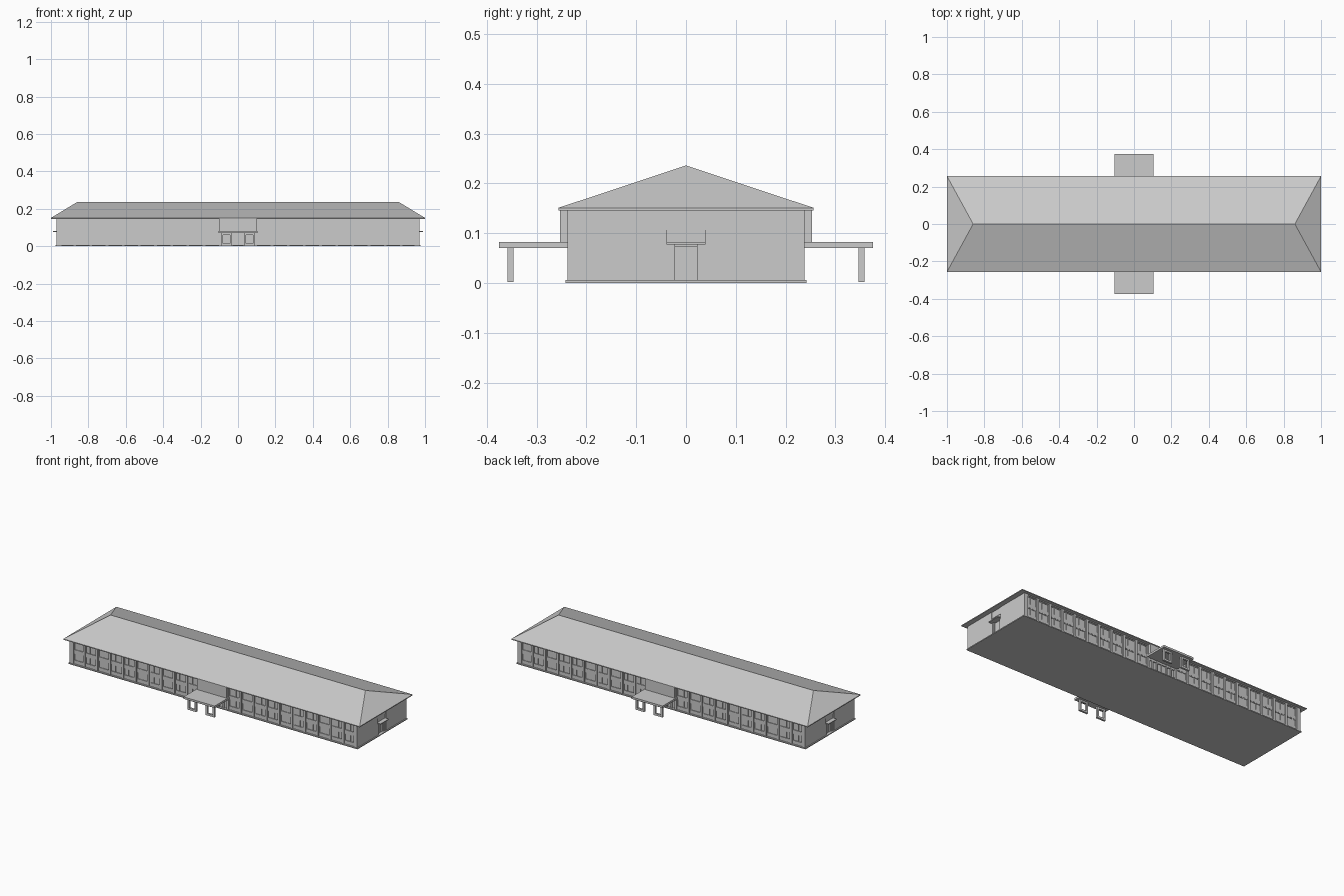
import bpy, bmesh

if "Cube" in bpy.data.objects:
    bpy.data.objects.remove(bpy.data.objects["Cube"])

grey = bpy.data.materials.new("light_grey")
grey.diffuse_color = (0.6, 0.6, 0.6, 1)
grey.use_nodes = True
grey.node_tree.nodes["Principled BSDF"].inputs["Base Color"].default_value = grey.diffuse_color


def finish(name, bm):
    bmesh.ops.recalc_face_normals(bm, faces=bm.faces)
    me = bpy.data.meshes.new(name)
    bm.to_mesh(me)
    bm.free()
    me.materials.append(grey)
    ob = bpy.data.objects.new(name, me)
    bpy.context.collection.objects.link(ob)
    return ob


def add_box(bm, x0, x1, y0, y1, z0, z1):
    vs = bmesh.ops.create_cube(bm, size=1)["verts"]
    for v in vs:
        v.co = ((x0 + x1) / 2 + v.co.x * (x1 - x0),
                (y0 + y1) / 2 + v.co.y * (y1 - y0),
                (z0 + z1) / 2 + v.co.z * (z1 - z0))


def boxes(name, items, mirror=""):
    """One object from boxes, optionally mirrored over the given axes."""
    bm = bmesh.new()
    for x0, x1, y0, y1, z0, z1 in items:
        for sx in ((1, -1) if "x" in mirror else (1,)):
            for sy in ((1, -1) if "y" in mirror else (1,)):
                xs, ys = sorted((x0 * sx, x1 * sx)), sorted((y0 * sy, y1 * sy))
                add_box(bm, *xs, *ys, z0, z1)
    return finish(name, bm)


TOP = 0.146       # underside of the eaves
OUT = 0.238       # outer wall line
GLASS = 0.228     # recessed wall line
BAY, FIRST = 0.0865, 0.095

# base slab and recessed wall core
boxes("base_slab", [(-0.976, 0.976, -0.242, 0.242, 0, 0.006)])
boxes("wall_core", [(-0.95, 0.95, -GLASS, GLASS, 0.006, TOP)])

# end walls, door openings left between the halves
boxes("end_walls", [(0.945, 0.97, 0.039, OUT, 0.006, TOP)], "xy")
boxes("end_wall_over_door", [(0.945, 0.967, -0.039, 0.039, 0.106, TOP),
                             (0.945, 0.965, -0.039, 0.039, 0.082, 0.106)], "x")

# end doors with their small canopies
boxes("end_doors", [(0.945, 0.96, -0.022, 0.022, 0.006, 0.074),
                    (0.945, 0.962, -0.001, 0.001, 0.006, 0.074)], "x")
boxes("end_door_frames", [(0.945, 0.968, 0.03, 0.039, 0.006, 0.077),
                          (0.945, 0.965, 0.022, 0.03, 0.006, 0.077)], "xy")
boxes("end_door_canopies", [(0.945, 0.99, -0.039, 0.039, 0.077, 0.082)], "x")

# piers between the window bays
boxes("wall_piers", [(FIRST + BAY * k - 0.007, FIRST + BAY * k + 0.007,
                      GLASS - 0.01, OUT, 0.006, TOP) for k in range(10)], "xy")

# window bays: spandrels, frames, mullions
spandrels, frames = [], []
for k in range(10):
    a = FIRST + BAY * k + 0.007
    b = min(a + BAY - 0.014, 0.945)
    spandrels += [(a, b, 0.22, 0.232, 0.006, 0.028),
                  (a, b, 0.22, 0.232, 0.070, 0.092)]
    for z0, z1 in ((0.028, 0.070), (0.092, TOP - 0.006)):
        m = a + (b - a) * 0.62
        frames += [(a, a + 0.004, 0.22, 0.231, z0, z1),
                   (b - 0.004, b, 0.22, 0.231, z0, z1),
                   (m - 0.002, m + 0.002, 0.22, 0.231, z0, z1),
                   (a, b, 0.22, 0.231, z1 - 0.004, z1)]
boxes("window_spandrels", spandrels, "xy")
boxes("window_frames", frames, "xy")
boxes("wall_header", [(-0.95, 0.95, 0.22, 0.236, TOP - 0.006, TOP)], "y")

# main entrances on both long sides
boxes("entrance_upper_block", [(-0.098, 0.098, 0.22, 0.253, 0.08, TOP)], "y")
boxes("entrance_door_posts", [(x, x + 0.008, 0.22, 0.236, 0.006, 0.07)
                              for x in (0.03, 0.062)], "xy")
boxes("entrance_door_middle", [(-0.002, 0.002, 0.22, 0.232, 0.006, 0.07),
                               (-0.09, 0.09, 0.22, 0.234, 0.058, 0.07)], "y")
boxes("entrance_canopy", [(-0.105, 0.105, 0.22, 0.375, 0.07, 0.082)], "y")

# ring-shaped supports under the canopies
L, R, T = 0.032, 0.091, 0.012
boxes("canopy_supports", [(L, L + T, 0.346, 0.358, 0.002, 0.07),
                          (R - T, R, 0.346, 0.358, 0.002, 0.07),
                          (L + T, R - T, 0.346, 0.358, 0.002, 0.014),
                          (L + T, R - T, 0.347, 0.358, 0.06, 0.07)], "xy")

# hipped roof: eaves slab whose top is raised to a ridge
bm = bmesh.new()
low = [bm.verts.new((x, y, TOP)) for x, y in
       ((-1, -0.256), (1, -0.256), (1, 0.256), (-1, 0.256))]
eave = [bm.verts.new((v.co.x, v.co.y, 0.151)) for v in low]
left, right = (bm.verts.new((x, 0, 0.236)) for x in (-0.86, 0.86))
bm.faces.new(low)
for i in range(4):
    j = (i + 1) % 4
    bm.faces.new((low[i], low[j], eave[j], eave[i]))
bm.faces.new((eave[0], eave[1], right, left))
bm.faces.new((eave[1], eave[2], right))
bm.faces.new((eave[2], eave[3], left, right))
bm.faces.new((eave[3], eave[0], left))
finish("hip_roof", bm)
